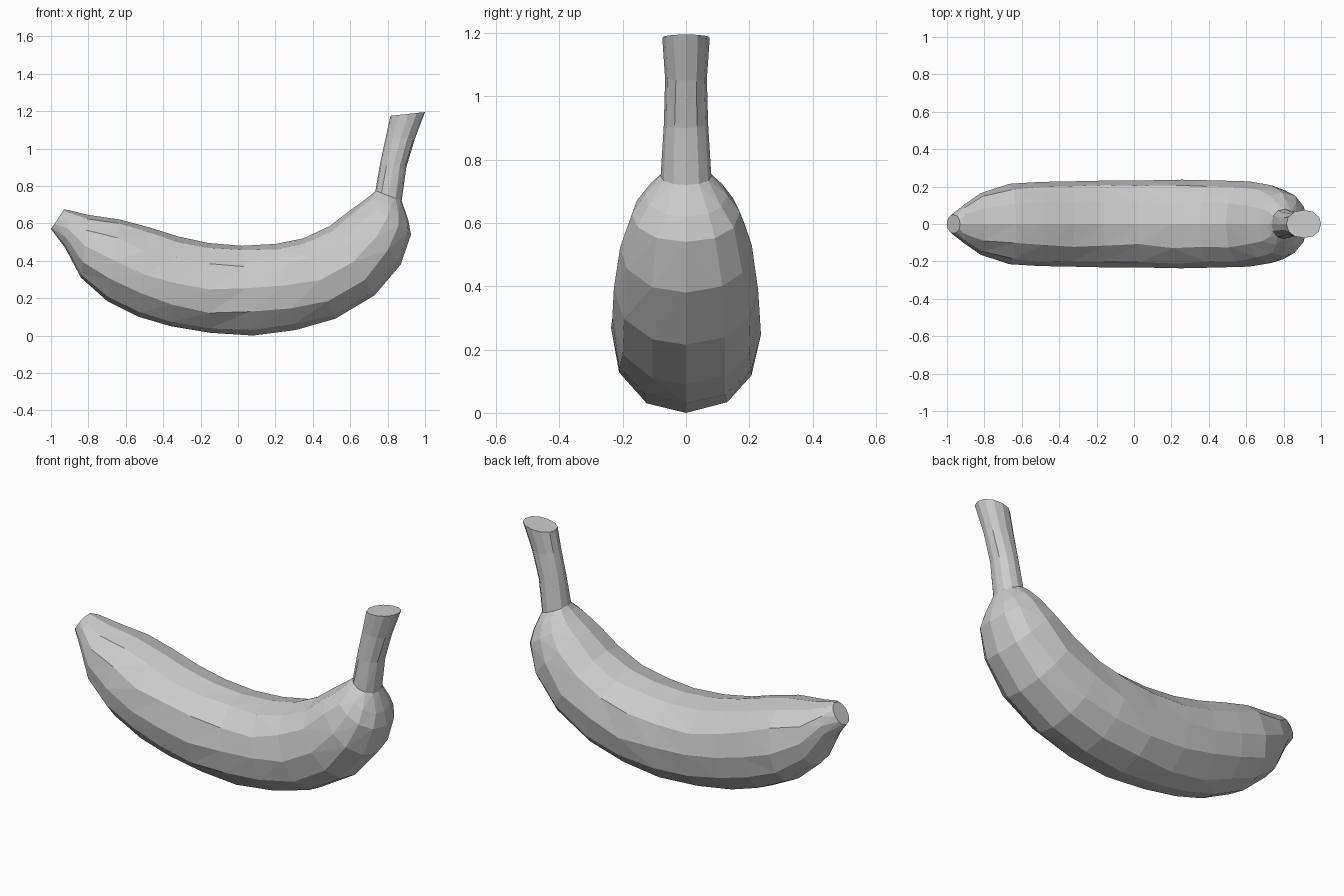
import bpy, bmesh, math, random
from mathutils import Vector

if "Cube" in bpy.data.objects:
    bpy.data.objects.remove(bpy.data.objects["Cube"])

random.seed(4)
SIDES = 12

# One plain skin colour
skin = bpy.data.materials.new("pale_grey_skin")
skin.use_nodes = True
COLOUR = (0.6, 0.6, 0.6, 1)
skin.diffuse_color = COLOUR
skin.node_tree.nodes["Principled BSDF"].inputs["Base Color"].default_value = COLOUR

# Cross-sections: inner-curve x, z, outer-curve x, z, half width
blossom_tip = [
    (-0.93, 0.675, -1.0, 0.57, 0.05),
    (-0.90, 0.67, -0.925, 0.47, 0.10),
]
body = [
    (-0.80, 0.645, -0.84, 0.31, 0.165),
    (-0.63, 0.62, -0.70, 0.185, 0.215),
    (-0.48, 0.58, -0.53, 0.10, 0.225),
    (-0.32, 0.53, -0.36, 0.05, 0.228),
    (-0.16, 0.495, -0.15, 0.015, 0.232),
    (0.02, 0.48, 0.08, 0.0, 0.233),
    (0.20, 0.49, 0.31, 0.03, 0.237),
    (0.35, 0.52, 0.52, 0.09, 0.233),
    (0.49, 0.585, 0.73, 0.215, 0.228),
    (0.60, 0.67, 0.87, 0.38, 0.208),
    (0.67, 0.72, 0.925, 0.54, 0.17),
    (0.715, 0.755, 0.91, 0.62, 0.13),
]
stem = [
    (0.735, 0.775, 0.875, 0.72, 0.08),
    (0.76, 0.92, 0.90, 0.90, 0.07),
    (0.79, 1.06, 0.945, 1.05, 0.066),
    (0.815, 1.175, 1.0, 1.195, 0.075),
]


def add_ring(bm, section, wobble):
    """Elliptical ring between the inner and outer curve points."""
    ax, az, bx, bz, width = section
    inner, outer = Vector((ax, 0, az)), Vector((bx, 0, bz))
    centre, radius = (inner + outer) / 2, (inner - outer) / 2
    ring = []
    for i in range(SIDES):
        angle = math.tau * i / SIDES
        if i % (SIDES // 2):
            angle += random.uniform(-wobble, wobble)
        across = Vector((0, width * math.sin(angle), 0))
        # Fill out the facets slightly so the volume stays round
        swell = 1 + 0.03 * math.sin(2 * angle) ** 2
        ring.append(bm.verts.new(centre + (radius * math.cos(angle) + across) * swell))
    return ring


# Loft the whole fruit as one closed skin
bm = bmesh.new()
rings = [add_ring(bm, s, 0.06) for s in blossom_tip + body]
rings += [add_ring(bm, s, 0.03) for s in stem]
for low, high in zip(rings, rings[1:]):
    for i in range(SIDES):
        j = (i + 1) % SIDES
        bm.faces.new((low[i], low[j], high[j], high[i]))
bm.faces.new(rings[0])
bm.faces.new(rings[-1])

# Irregular triangular facets
bmesh.ops.triangulate(bm, faces=[f for f in bm.faces if len(f.verts) == 4],
                      quad_method='SHORT_EDGE')
bmesh.ops.recalc_face_normals(bm, faces=bm.faces)

mesh = bpy.data.meshes.new("fruit_skin")
bm.to_mesh(mesh)
bm.free()
mesh.materials.append(skin)
fruit = bpy.data.objects.new("fruit_skin", mesh)
bpy.context.collection.objects.link(fruit)
